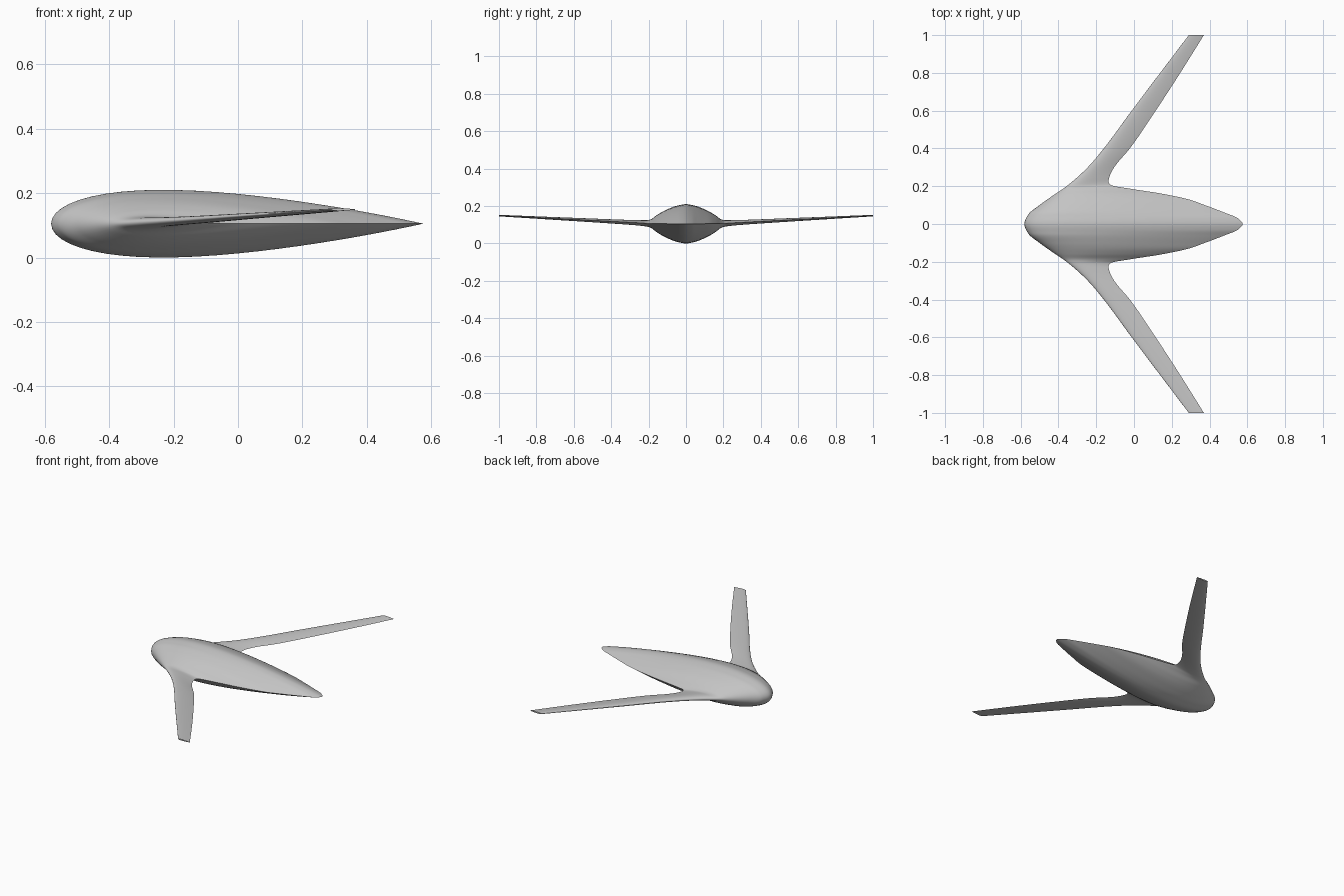
import bpy
import bmesh
import math

cube = bpy.data.objects.get("Cube")
if cube:
    bpy.data.objects.remove(cube, do_unlink=True)

# Planform: span position -> leading edge, trailing edge, half thickness, height
LEADING = [(0, -.58), (.05, -.56), (.1, -.5), (.15, -.43), (.2, -.357), (.3, -.245),
           (.4, -.16), (.6, -.012), (1, .29)]
TRAILING = [(0, .575), (.03, .55), (.06, .48), (.1, .375), (.13, .29), (.16, .15),
            (.19, -.04), (.205, -.12), (.225, -.135), (.25, -.13), (.3, -.105),
            (.4, -.022), (.6, .115), (.8, .245), (1, .37)]
THICKNESS = [(0, .105), (.05, .096), (.1, .077), (.13, .062), (.16, .043), (.19, .022),
             (.21, .017), (.3, .013), (.5, .01), (1, .004)]
HEIGHT = [(0, .105), (.18, .106), (.25, .11), (1, .149)]


def smooth_curve(points, t):
    """Monotone cubic through the points, level at the centreline."""
    secants = [(b[1] - a[1]) / (b[0] - a[0]) for a, b in zip(points, points[1:])]
    slopes = [0]
    for left, right in zip(secants, secants[1:]):
        slopes.append(2 * left * right / (left + right) if left * right > 0 else 0)
    slopes.append(secants[-1])
    i = 0
    while i < len(secants) - 1 and t > points[i + 1][0]:
        i += 1
    (start, a), (end, b) = points[i], points[i + 1]
    width = end - start
    u = (t - start) / width
    blend = u * u * (3 - 2 * u)
    bend = u * (1 - u) * width * ((1 - u) * slopes[i] - u * slopes[i + 1])
    return a + (b - a) * blend + bend


def airfoil(u):
    """Half height of a symmetric airfoil with a closed tail, peak of one."""
    return max(0, 10 * (.2969 * math.sqrt(u) - .126 * u - .3516 * u ** 2
                        + .2843 * u ** 3 - .1036 * u ** 4))


def section(bm, y, count=56):
    """Closed ring of vertices: tail, over the top, nose, under the belly."""
    span = abs(y)
    front = smooth_curve(LEADING, span)
    back = smooth_curve(TRAILING, span)
    half = smooth_curve(THICKNESS, span)
    middle = smooth_curve(HEIGHT, span)
    ring = []
    for k in range(count):
        angle = math.tau * k / count
        u = (1 + math.cos(angle)) / 2
        side = 1 if k < count / 2 else -1
        ring.append(bm.verts.new((front + (back - front) * u, y,
                                  middle + side * half * airfoil(u))))
    return ring


# Blended body and wings as one loft, with sections packed around the body
inner = [.3 * i / 50 for i in range(51)]
outer = [.3 + .7 * i / 24 for i in range(1, 25)]
half_span = inner + outer
stations = [-y for y in reversed(half_span[1:])] + half_span

bm = bmesh.new()
rings = [section(bm, y) for y in stations]
for a, b in zip(rings, rings[1:]):
    for k in range(len(a)):
        n = (k + 1) % len(a)
        bm.faces.new((a[k], a[n], b[n], b[k]))

# Flat wing tips
bm.faces.new(rings[0])
bm.faces.new(rings[-1])
bmesh.ops.recalc_face_normals(bm, faces=bm.faces)

mesh = bpy.data.meshes.new("blended_wing_body")
bm.to_mesh(mesh)
bm.free()
body = bpy.data.objects.new("blended_wing_body", mesh)
bpy.context.collection.objects.link(body)

# Plain grey skin
grey = bpy.data.materials.new("plain grey")
grey.use_nodes = True
color = (.55, .55, .55, 1)
grey.diffuse_color = color
for node in grey.node_tree.nodes:
    if node.type == "BSDF_PRINCIPLED":
        node.inputs["Base Color"].default_value = color
mesh.materials.append(grey)

# Smooth skin with crisp tail edge and tips
bpy.ops.object.select_all(action="DESELECT")
body.select_set(True)
bpy.context.view_layer.objects.active = body
bpy.ops.object.shade_smooth_by_angle(angle=math.radians(40))
